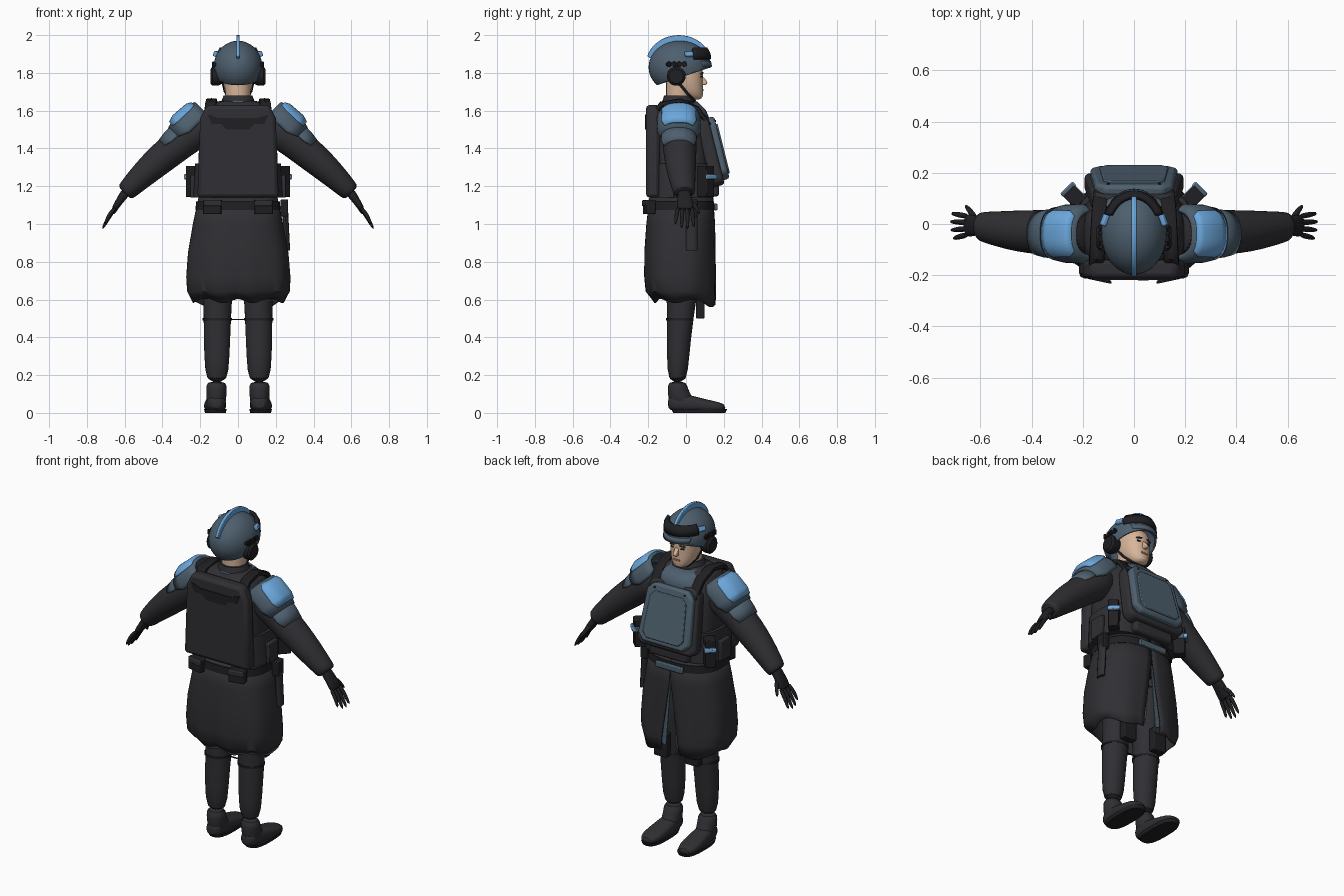
import bpy, bmesh, math
from mathutils import Vector, Matrix

cube = bpy.data.objects.get("Cube")
if cube:
    bpy.data.objects.remove(cube, do_unlink=True)


def material(name, r, g, b):
    m = bpy.data.materials.new(name)
    m.use_nodes = True
    m.diffuse_color = (r, g, b, 1)
    bsdf = m.node_tree.nodes["Principled BSDF"]
    bsdf.inputs["Base Color"].default_value = (r, g, b, 1)
    bsdf.inputs["Roughness"].default_value = 0.8
    return m


CLOTH = material("charcoal cloth", 0.029, 0.028, 0.033)
GEAR = material("black gear", 0.014, 0.014, 0.017)
SLATE = material("slate armour", 0.075, 0.115, 0.155)
BLUE = material("sky blue", 0.15, 0.39, 0.72)
SKIN = material("skin", 0.68, 0.46, 0.32)
BROWN = material("brown hair", 0.09, 0.05, 0.035)
LIP = material("lip", 0.45, 0.22, 0.16)
made = []


def finish(name, bm, mat, mirror=False, bevel=0, thick=0, sub=0):
    bmesh.ops.remove_doubles(bm, verts=bm.verts, dist=1e-5)
    bmesh.ops.recalc_face_normals(bm, faces=bm.faces)
    me = bpy.data.meshes.new(name)
    bm.to_mesh(me)
    bm.free()
    me.materials.append(mat)
    ob = bpy.data.objects.new(name, me)
    bpy.context.collection.objects.link(ob)
    made.append(ob)
    if thick:
        mod = ob.modifiers.new("Thickness", "SOLIDIFY")
        mod.thickness, mod.offset = thick, 0
    if bevel:
        mod = ob.modifiers.new("Bevel", "BEVEL")
        mod.width, mod.segments = bevel, 2
    if sub:
        mod = ob.modifiers.new("Smooth", "SUBSURF")
        mod.levels = mod.render_levels = sub
    if mirror:
        ob.modifiers.new("Mirror", "MIRROR")
    return ob


def loft(name, rings, mat, side=(1, 0, 0), axis=None, n=24, p=2, mid=90, **kw):
    """Skin rings of (x, y, z, radius_u, radius_v, half_span) with superellipse power p."""
    bm, rows, side = bmesh.new(), [], Vector(side)
    is_open = any(len(r) > 5 for r in rings)
    for i, r in enumerate(rings):
        a, b = rings[max(i - 1, 0)], rings[min(i + 1, len(rings) - 1)]
        t = Vector(axis) if axis else Vector(b[:3]) - Vector(a[:3])
        up = t.cross(side).normalized()
        span = r[5] if is_open else 180
        row = []
        for k in range(n + 1 if is_open else n):
            ang = math.radians(mid - span + 2 * span * k / n)
            c, s = math.cos(ang), math.sin(ang)
            c, s = [math.copysign(abs(q) ** (2 / p), q) for q in (c, s)]
            row.append(bm.verts.new(Vector(r[:3]) + side * r[3] * c + up * r[4] * s))
        rows.append(row)
    m = len(rows[0])
    for lo, hi in zip(rows, rows[1:]):
        for k in range(m - 1 if is_open else m):
            j = (k + 1) % m
            bm.faces.new((lo[k], lo[j], hi[j], hi[k]))
    if not is_open:
        bm.faces.new(rows[0])
        bm.faces.new(rows[-1])
    return finish(name, bm, mat, **kw)


def place(loc, rot):
    rx, ry, rz = [math.radians(a) for a in rot]
    return (Matrix.Translation(loc) @ Matrix.Rotation(rz, 4, "Z")
            @ Matrix.Rotation(ry, 4, "Y") @ Matrix.Rotation(rx, 4, "X"))


def box(name, loc, size, mat, rot=(0, 0, 0), bevel=0.005, **kw):
    bm = bmesh.new()
    bmesh.ops.create_cube(bm, size=1, matrix=place(loc, rot) @ Matrix.Diagonal((*size, 1)))
    return finish(name, bm, mat, bevel=bevel, **kw)


def prism(name, pts, depth, mat, loc=(0, 0, 0), rot=(0, 0, 0), **kw):
    """Outline in x and z, extruded along y."""
    bm = bmesh.new()
    f = bm.faces.new([bm.verts.new((a, -depth / 2, b)) for a, b in pts])
    ext = bmesh.ops.extrude_face_region(bm, geom=[f])["geom"]
    bmesh.ops.translate(bm, verts=[v for v in ext if isinstance(v, bmesh.types.BMVert)], vec=(0, depth, 0))
    bm.transform(place(loc, rot))
    return finish(name, bm, mat, **kw)


def trapezoid(bottom, top, h, cut):
    half = [(bottom - cut, -h), (bottom, cut - h), (top, h - cut), (top - cut, h)]
    return half + [(-a, b) for a, b in reversed(half)]


Z, Y = (0, 0, 1), (0, 1, 0)

# Legs and boots
loft("trouser_legs", [(.112, -.045, .15, .058, .05), (.112, -.043, .3, .068, .06), (.11, -.03, .5, .073, .069),
     (.105, -.02, .65, .077, .085), (.1, -.02, .98, .095, .11)], CLOTH, axis=Z, mirror=True, sub=1)
loft("boot_shafts", [(.115, -.02, .04, .052, .07), (.115, -.028, .08, .053, .066), (.114, -.043, .12, .054, .054),
     (.114, -.046, .17, .055, .05)], CLOTH, axis=Z, mirror=True, sub=1)
loft("boot_feet", [(.115, -.097, .05, .025, .025), (.115, -.075, .055, .048, .046), (.117, 0, .052, .052, .05),
     (.121, .09, .04, .06, .035), (.124, .165, .033, .057, .027), (.125, .21, .027, .033, .018)],
     CLOTH, axis=Y, p=2.5, mirror=True, sub=1)
loft("boot_soles", [(.12, .07, 0, .055, .138), (.12, .07, .02, .06, .148)], GEAR, axis=Z, p=2.8, mirror=True)
loft("knee_straps", [(.11, -.032, .49, .077, .073), (.11, -.032, .502, .077, .073)], GEAR, axis=Z, mirror=True)
box("knee_cord", (0, -.03, .495), (.12, .006, .006), GEAR, bevel=0)
box("thigh_pouches", (.105, .075, .57), (.085, .045, .14), GEAR, mirror=True)
box("thigh_pouch_flaps", (.105, .1, .62), (.088, .012, .04), CLOTH, mirror=True)

# Long skirt, open at one side, with folds
skirt = loft("coat_skirt", [(0, -.025, 1.14, .205, .165, 180), (0, -.028, 1.0, .235, .178, 179.5),
             (0, -.032, .85, .262, .184, 177), (0, -.03, .72, .272, .185, 174), (0, -.025, .645, .268, .182, 172),
             (0, -.005, .595, .24, .16, 170)], CLOTH, axis=Z, n=64, p=2.5, mid=-90, thick=.008)
for v in skirt.data.vertices:
    ang = math.atan2(v.co.y, v.co.x)
    fold = 1 + .035 * math.sin(9 * ang + 1) * max(0, 1 - v.co.z) * 1.5
    v.co.x, v.co.y = v.co.x * fold, v.co.y * fold
    if v.co.z < .62:
        v.co.z += .012 * math.sin(7 * ang) - .035 * max(0, math.sin(ang))
prism("skirt_lining", [(.005, .98), (.018, .98), (.085, .62), (.035, .6)], .006, SLATE, loc=(0, .138, 0), mirror=True)

# Belt and its pouches
loft("belt", [(0, -.027, 1.075, .225, .178), (0, -.027, 1.12, .222, .176)], GEAR, axis=Z, n=40, p=2.5)
box("belt_buckle", (0, .157, 1.09), (.18, .02, .035), SLATE)
box("belt_pouches", (.135, -.195, 1.09), (.095, .05, .075), GEAR, rot=(0, 0, 12), mirror=True)
box("belt_pouch_flaps", (.135, -.219, 1.11), (.098, .01, .03), CLOTH, rot=(0, 0, 12), mirror=True)
box("hip_radio", (.245, .03, 1.085), (.04, .06, .09), GEAR)
loft("hip_sheath", [(.262, .03, .86, .014, .03), (.25, .03, 1.06, .016, .03)], CLOTH, axis=Z, n=12)

# Torso and vest
loft("torso", [(0, -.03, 1.13, .215, .165), (0, -.03, 1.3, .212, .17), (0, -.035, 1.45, .205, .16),
     (0, -.045, 1.57, .2, .135), (0, -.045, 1.625, .175, .105), (0, -.04, 1.66, .09, .08)],
     CLOTH, axis=Z, n=40, p=3, sub=1)
loft("waist_wrap", [(0, -.025, 1.14, .238, .17), (0, -.025, 1.32, .228, .17)], CLOTH, axis=Z, n=40, p=3)
prism("back_panel", [(-.215, 1.14), (.215, 1.14), (.2, 1.56), (.165, 1.63), (-.165, 1.63), (-.2, 1.56)],
      .075, CLOTH, loc=(0, -.175, 0), bevel=.02)
prism("back_flap", [(-.16, 1.58), (-.14, 1.53), (-.09, 1.53), (-.06, 1.5), (.06, 1.5), (.09, 1.53), (.14, 1.53),
      (.16, 1.58), (.1, 1.56), (-.1, 1.56)], .008, GEAR, loc=(0, -.214, 0))
loft("chest_yoke", [(0, -.035, 1.53, .17, .165, 70), (0, -.035, 1.6, .15, .135, 70),
     (0, -.035, 1.645, .09, .09, 80)], SLATE, axis=Z, p=2.5, thick=.012)
loft("collar", [(0, -.04, 1.6, .11, .1), (0, -.04, 1.65, .088, .085), (0, -.04, 1.68, .076, .076)], CLOTH, axis=Z)
box("collar_tab", (0, -.122, 1.64), (.06, .012, .022), SLATE)
loft("shoulder_straps", [(.15, -.19, 1.56, .03, .012), (.145, -.13, 1.635, .03, .014), (.14, -.03, 1.652, .03, .014),
     (.135, .06, 1.61, .03, .014), (.13, .125, 1.52, .028, .012)], GEAR, n=12, p=4, mirror=True)

# Chest plate and carrier
tilt = (14, 0, 0)
prism("plate_carrier", trapezoid(.195, .165, .19, .03), .07, CLOTH, (0, .125, 1.385), tilt, bevel=.015)
prism("chest_plate", trapezoid(.172, .152, .17, .04), .045, SLATE, (0, .168, 1.4), tilt, bevel=.014)
prism("chest_plate_face", trapezoid(.135, .12, .135, .03), .012, SLATE, (0, .194, 1.398), tilt, bevel=.005)
for s in (-1, 1):
    box("plate_rivet", (s * .1, .153, 1.545), (.01, .012, .01), GEAR, tilt, bevel=.002)
box("front_pouch", (0, .15, 1.2), (.26, .05, .11), CLOTH, bevel=.015)

# Side pouches with coloured tabs
box("side_pouches", (.232, .105, 1.225), (.07, .06, .165), GEAR, (0, 0, 45), mirror=True)
box("side_pouch_lids", (.236, .112, 1.25), (.078, .064, .03), SLATE, (0, 0, 45), mirror=True)
box("side_pouch_tabs", (.257, .135, 1.25), (.022, .068, .022), BLUE, (0, 0, 45), mirror=True)
box("rear_side_pouches", (.238, -.02, 1.2), (.03, .09, .12), CLOTH, mirror=True)

# Arms
loft("sleeves", [(.16, -.035, 1.535, .095, .1), (.27, -.035, 1.46, .094, .092), (.36, -.033, 1.385, .088, .086),
     (.45, -.028, 1.31, .082, .078), (.53, -.02, 1.235, .07, .065), (.585, -.012, 1.18, .06, .054),
     (.603, -.01, 1.162, .056, .05)], CLOTH, side=Y, mirror=True, sub=1)


def arm_ring(t, ru, rv, span):
    return (.2 + .7 * t, -.038, 1.53 - .7 * t, ru, rv, span)


# Shoulder armour in overlapping curved plates
loft("shoulder_plates", [arm_ring(-.06, .09, .095, 80), arm_ring(-.02, .11, .113, 88), arm_ring(.07, .108, .115, 88),
     arm_ring(.13, .098, .1, 75)], SLATE, side=Y, p=2.5, thick=.014, mirror=True)
loft("upper_arm_plates", [arm_ring(.1, .095, .098, 70), arm_ring(.17, .093, .095, 68), arm_ring(.215, .088, .089, 58)],
     SLATE, side=Y, p=2.3, thick=.014, mirror=True)
loft("shoulder_caps", [arm_ring(-.045, .095, .108, 38), arm_ring(-.02, .104, .122, 50), arm_ring(.07, .104, .129, 52),
     arm_ring(.108, .098, .118, 42)], BLUE, side=Y, p=2.7, thick=.014, mirror=True)

# Gloved hands
loft("palms", [(.585, -.01, 1.18, .036, .028), (.615, -.008, 1.14, .036, .022), (.638, -.005, 1.105, .046, .019),
     (.66, -.005, 1.07, .044, .015)], GEAR, side=Y, p=2.5, n=16, mirror=True, sub=1)
for i, reach in enumerate((.92, 1.0, .97, .8)):
    y0, y1 = .03 - .024 * i, .042 - .033 * i
    loft("fingers", [(.648, y0, 1.09, .012, .012),
         (.685, (y0 + y1) / 2, 1.09 - .055 * reach, .012, .012),
         (.65 + .07 * reach, y1, 1.09 - .12 * reach, .007, .007)], GEAR, side=Y, n=10, mirror=True, sub=1)
loft("thumbs", [(.615, .015, 1.13, .016, .014), (.64, .05, 1.095, .014, .013), (.66, .073, 1.05, .007, .007)],
     GEAR, side=Y, n=10, mirror=True, sub=1)

# Head and face
loft("neck", [(0, -.04, 1.63, .064, .065), (0, -.035, 1.69, .068, .07), (0, -.03, 1.76, .07, .075)], SKIN, axis=Z)
loft("head", [(0, .042, 1.657, .025, .03), (0, .032, 1.67, .048, .058), (0, .012, 1.7, .068, .08),
     (0, -.005, 1.74, .08, .095), (0, -.013, 1.79, .084, .103), (0, -.015, 1.83, .083, .105),
     (0, -.02, 1.88, .07, .085)], SKIN, axis=Z, p=2.2, sub=1)
prism("nose", [(.078, 1.79), (.096, 1.775), (.115, 1.748), (.108, 1.738), (.08, 1.733)], .024, SKIN,
      rot=(0, 0, 90), bevel=.006)
box("lips", (0, .089, 1.71), (.042, .008, .011), LIP, bevel=.003)
box("eyes", (.033, .081, 1.78), (.024, .008, .009), GEAR, (0, 0, -16), bevel=.003, mirror=True)
box("eyebrows", (.034, .085, 1.798), (.036, .01, .008), BROWN, (0, 8, -16), bevel=.003, mirror=True)

# Helmet shell, trimmed along a rising brim
bm = bmesh.new()
bmesh.ops.create_uvsphere(bm, u_segments=40, v_segments=24, radius=1,
                          matrix=Matrix.Translation((0, -.033, 1.83)) @ Matrix.Diagonal((.124, .16, .135, 1)))
bmesh.ops.bisect_plane(bm, geom=bm.verts[:] + bm.edges[:] + bm.faces[:], plane_co=(0, -.15, 1.738),
                       plane_no=(0, -.33, 1), clear_inner=True)
finish("helmet", bm, SLATE, thick=.01)
loft("helmet_brim", [(0, -.033, 1.832, .126, .166, 42), (0, -.033, 1.862, .124, .16, 46)], SLATE, axis=Z, thick=.01)
loft("goggles", [(0, -.033, 1.872, .122, .156, 62), (0, -.033, 1.9, .118, .155, 64), (0, -.033, 1.93, .103, .138, 60)],
     GEAR, axis=Z, thick=.018)

# Crest following the crown
arc = [math.radians(18 + 8 * i) for i in range(19)]
crest = [(-.038 + .176 * math.cos(a), 1.84 + .16 * math.sin(a)) for a in arc]
crest += [(-.035 + .152 * math.cos(a), 1.832 + .126 * math.sin(a)) for a in reversed(arc)]
prism("helmet_crest", crest, .018, BLUE, rot=(0, 0, 90), bevel=.003)

# Helmet fittings and ear cups
box("helmet_clips", (.115, .015, 1.9), (.02, .045, .028), BLUE, (0, -25, 20), mirror=True)
box("helmet_rails", (.124, -.05, 1.845), (.016, .11, .018), GEAR, bevel=.003, mirror=True)
for i in range(4):
    box("rail_teeth", (.13, -.09 + .027 * i, 1.845), (.016, .014, .028), GEAR, bevel=.002, mirror=True)
loft("ear_cups", [(.085, -.052, 1.782, .04, .04), (.105, -.052, 1.782, .05, .05), (.135, -.052, 1.782, .05, .05),
     (.146, -.052, 1.782, .038, .038)], GEAR, side=Y, mirror=True)
box("ear_cup_arms", (.128, -.052, 1.83), (.014, .022, .05), GEAR, mirror=True)
loft("chin_straps", [(.083, -.04, 1.75, .009, .004), (.072, 0, 1.7, .009, .004), (.04, .035, 1.664, .009, .004),
     (0, .045, 1.653, .009, .004)], GEAR, side=Y, n=8, mirror=True)

# Smooth shading with sharp edges kept
bpy.ops.object.select_all(action="DESELECT")
for ob in made:
    ob.select_set(True)
bpy.context.view_layer.objects.active = made[0]
bpy.ops.object.shade_smooth_by_angle(angle=math.radians(40))
